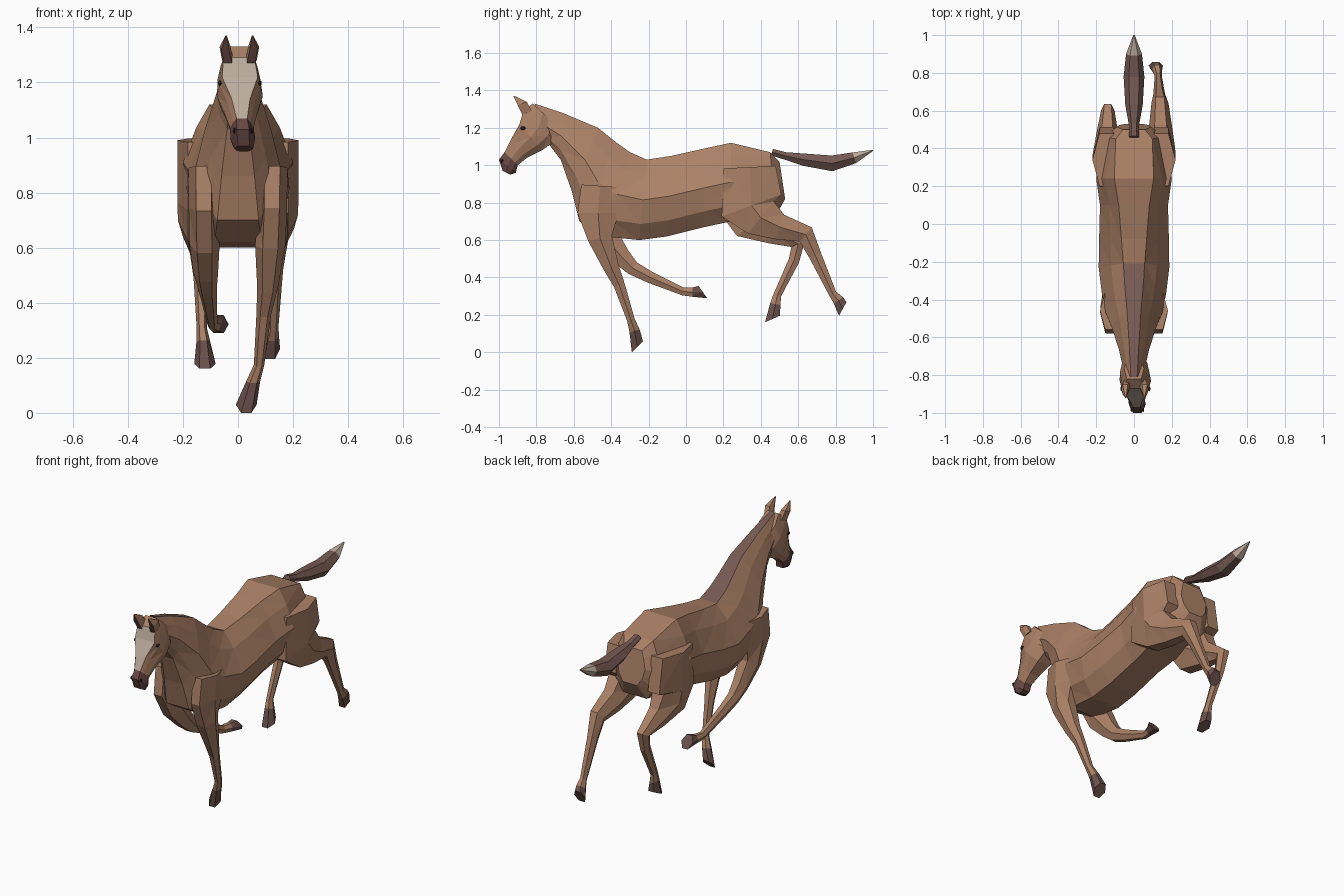
import bpy, bmesh
from math import radians
from mathutils import Matrix, Vector

old = bpy.data.objects.get("Cube")
if old:
    bpy.data.objects.remove(old, do_unlink=True)


def material(name, *rgb):
    m = bpy.data.materials.new(name)
    m.use_nodes = True
    m.diffuse_color = (*rgb, 1)
    m.node_tree.nodes["Principled BSDF"].inputs["Base Color"].default_value = (*rgb, 1)
    return m


coat = material("coat_brown", .41, .22, .135)
hair = material("mane_brown", .18, .1, .084)
hoof = material("hoof_brown", .145, .08, .07)
pale = material("pale_beige", .5, .41, .33)
nose = material("muzzle_brown", .13, .06, .053)
dark = material("eye_dark", .03, .02, .02)


def finish(name, bm, materials):
    bmesh.ops.recalc_face_normals(bm, faces=bm.faces)
    mesh = bpy.data.meshes.new(name)
    bm.to_mesh(mesh)
    bm.free()
    for m in materials:
        mesh.materials.append(m)
    obj = bpy.data.objects.new(name, mesh)
    bpy.context.collection.objects.link(obj)


def round_profile(share):
    """Ten-sided section as (position from first to second edge, part of width)."""
    return [(0, share), (.2, (share + 1) / 2), (.5, 1), (.8, .85), (1, .5)]


def limb_profile(share):
    """Six-sided section."""
    return [(0, share), (.5, 1), (1, share)]


def loft(name, sections, profile, materials, rule):
    """Skin sections of (first edge point, second edge point, half width, edge share).
    rule(segment, is_first_edge_strip) picks the material index."""
    bm = bmesh.new()
    rings = []
    for first, second, width, share in sections:
        half = profile(share)
        outline = half + [(t, -f) for t, f in reversed(half)]
        rings.append([bm.verts.new(first.lerp(second, t) + Vector((width * f, 0, 0)))
                      for t, f in outline])
    n = len(rings[0])
    for s, (a, b) in enumerate(zip(rings, rings[1:])):
        for i in range(n):
            j = (i + 1) % n
            face = bm.faces.new((a[i], a[j], b[j], b[i]))
            face.material_index = rule(s, i == n - 1)
    bm.faces.new(rings[0]).material_index = rule(0, False)
    bm.faces.new(rings[-1]).material_index = rule(len(rings) - 2, False)
    bmesh.ops.triangulate(bm, faces=bm.faces)
    finish(name, bm, materials)


def limb(name, path, x_top, x_end, flatness, widest, tilt, materials):
    """Tube along (y, z, radius) points; the last segment takes the second material."""
    points = [Vector((0, y, z)) for y, z, r in path]
    last = len(path) - 1
    sections = []
    for i, (p, (y, z, radius)) in enumerate(zip(points, path)):
        along = Vector()
        if i > 0:
            along += (p - points[i - 1]).normalized()
        if i < last:
            along += (points[i + 1] - p).normalized()
        across = Vector((0, -along.z, along.y)).normalized() * radius
        if i == last:
            across.rotate(Matrix.Rotation(radians(tilt), 3, "X"))
        p = p + Vector((x_top + (x_end - x_top) * (i / last) ** 2, 0, 0))
        sections.append((p - across, p + across, min(radius * flatness, widest), .5))
    loft(name, sections, limb_profile, materials, lambda s, first: int(s == last - 1))


# Trunk and neck: top y, z, bottom y, z, half width; the neck crest is the mane
trunk = [
    (.5, 1.02, .53, .82, .09),
    (.45, 1.07, .48, .73, .155),
    (.24, 1.12, .24, .7, .2),
    (.1, 1.09, .1, .67, .18),
    (-.08, 1.05, -.1, .62, .185),
    (-.21, 1.03, -.25, .6, .187),
    (-.3, 1.07, -.44, .62, .17),
    (-.37, 1.12, -.57, .7, .15),
    (-.47, 1.2, -.61, .86, .12),
    (-.66, 1.28, -.67, 1.03, .08),
    (-.81, 1.33, -.74, 1.12, .055),
]
loft("body",
     [(Vector((0, a, b)), Vector((0, c, d)), w, max(.3, .4 + a / 2)) for a, b, c, d, w in trunk],
     round_profile, [coat, hair], lambda s, first: int(first and s > 4))

# Head: brow y, z, jaw y, z, half width, blaze share; it turns slightly to its left
head = [
    (-.82, 1.33, -.71, 1.23, .052, .7),
    (-.87, 1.29, -.7, 1.13, .078, .72),
    (-.89, 1.22, -.77, 1.08, .083, .78),
    (-.935, 1.14, -.85, 1.04, .06, .55),
    (-.97, 1.07, -.9, 1, .043, .45),
    (-1, 1.03, -.91, .96, .045, .5),
    (-.98, .97, -.94, .95, .034, .6),
]
loft("head",
     [(Vector((i * .0035, a, b)), Vector((i * .0035, c, d)), w, share)
      for i, (a, b, c, d, w, share) in enumerate(head)],
     round_profile, [coat, pale, nose],
     lambda s, first: 2 if s > 3 else int(first and s > 0))

# Tail with a pale tip
limb("tail", [(.46, 1.07, .018), (.53, 1.05, .02), (.63, 1.03, .033), (.78, 1.01, .042),
              (.9, 1.04, .03), (1, 1.08, .003)], 0, 0, 1.4, .055, 0, [hair, pale])

# Legs, each ending in a hoof with a tilted sole
shoulder = [(-.46, .89, .1), (-.47, .745, .11)]
hip = [(.34, .99, .14)]
galloping = {"front_left_leg": shoulder + [
    (-.46, .61, .065), (-.4, .455, .042), (-.357, .36, .03),
    (-.295, .175, .021), (-.275, .115, .028), (-.26, .03, .042)]}
galloping["front_right_leg"] = shoulder + [
    (-.43, .615, .072), (-.345, .51, .05), (-.285, .45, .038), (-.19, .4, .031),
    (-.015, .325, .021), (.035, .322, .025), (.09, .322, .04)]
galloping["hind_left_leg"] = hip + [
    (.35, .785, .17), (.4, .72, .11), (.5, .67, .07), (.64, .63, .05),
    (.69, .52, .034), (.785, .312, .021), (.815, .278, .03), (.838, .232, .042)]
galloping["hind_right_leg"] = hip + [
    (.35, .765, .165), (.37, .7, .125), (.475, .64, .065), (.6, .58, .04),
    (.577, .49, .029), (.488, .305, .021), (.478, .258, .028), (.462, .178, .043)]
foot_x = {"front_left_leg": .03, "front_right_leg": -.07,
          "hind_left_leg": .115, "hind_right_leg": -.12}
for name, path in galloping.items():
    side = 1 if "left" in name else -1
    top_x, widest = (.125, .055) if "front" in name else (.145, .075)
    limb(name, path, side * top_x, foot_x[name], .9, widest, 35, [coat, hoof])


def bead(name, place, size):
    bm = bmesh.new()
    bmesh.ops.create_uvsphere(bm, u_segments=6, v_segments=4, radius=1)
    bm.transform(Matrix.Translation(place) @ Matrix.Diagonal((*size, 1)))
    finish(name, bm, [dark])


# Paired ears with dark fronts, eyes and nostrils
for side, k in (("left", 1), ("right", -1)):
    base = Vector((.005 + k * .042, -.85, 1.28))
    middle = base + Vector((k * .01, -.025, .05))
    tip = base + Vector((k * .006, -.07, .09))
    ear = [(p - Vector((0, r, r / 3)), p + Vector((0, r, r / 3)), r * .8, .7)
           for p, r in ((base, .026), (middle, .025), (tip, .003))]
    loft(side + "_ear", ear, limb_profile, [coat, nose], lambda s, first: int(first))
    bead(side + "_eye", (.007 + k * .073, -.872, 1.198), (.007, .015, .01))
    bead(side + "_nostril", (.018 + k * .031, -.985, 1.025), (.006, .009, .011))
